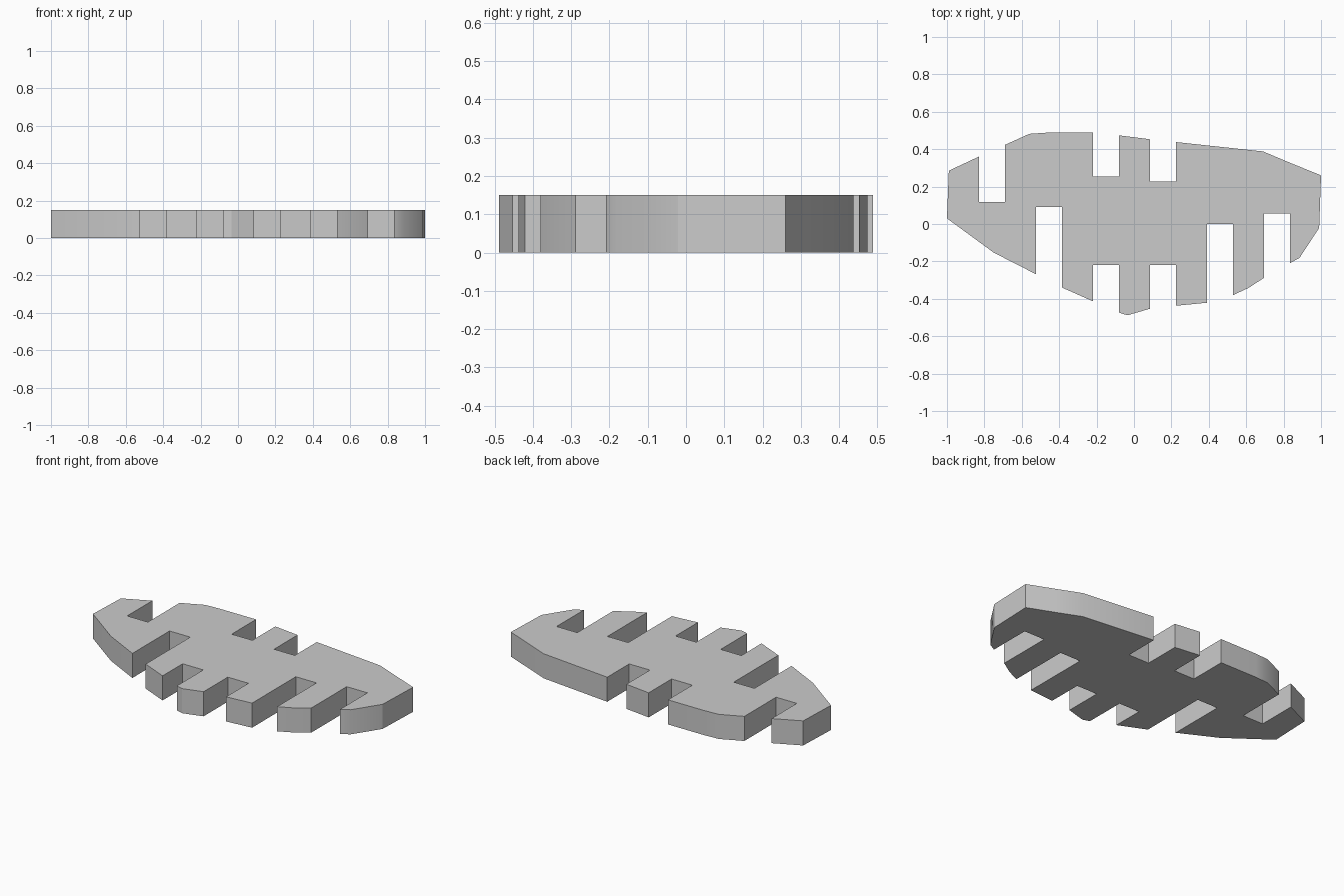
import bpy
import bmesh

if "Cube" in bpy.data.objects:
    bpy.data.objects.remove(bpy.data.objects["Cube"], do_unlink=True)

THICKNESS = 0.15

# Outline, counter-clockwise. A third value opens a straight notch
# to that depth line, closing again at the next point.
OUTLINE = [
    # front edge
    (-1, .03), (-.75, -.153), (-.525, -.268, .09), (-.385, -.34),
    (-.22, -.413, -.22), (-.08, -.474), (-.035, -.488),
    (.085, -.453, -.22), (.225, -.437), (.39, -.421, 0), (.53, -.38),
    (.61, -.343), (.695, -.288, .055), (.835, -.209), (.885, -.181),
    # back edge
    (.99, -.021), (1, .26), (.84, .325), (.69, .388),
    (.225, .438, .226), (.085, .453), (-.08, .474, .253), (-.22, .488),
    (-.47, .488), (-.56, .482), (-.69, .423, .117), (-.83, .36),
    (-.99, .285),
]


def cut_notches(outline):
    """Replace each marked edge by the three sides of a notch."""
    points = []
    for i, (x, y, *depth) in enumerate(outline):
        points.append((x, y))
        if depth:
            next_x = outline[(i + 1) % len(outline)][0]
            points += [(x, depth[0]), (next_x, depth[0])]
    return points


def make_material(name, colour):
    material = bpy.data.materials.new(name)
    material.use_nodes = True
    material.diffuse_color = colour
    material.node_tree.nodes["Principled BSDF"].inputs["Base Color"].default_value = colour
    return material


def make_plate(name, points, thickness, material):
    """Extrude a closed outline upwards into a solid plate."""
    bm = bmesh.new()
    base = bm.faces.new([bm.verts.new((x, y, 0)) for x, y in points])
    solid = bmesh.ops.extrude_face_region(bm, geom=[base], use_keep_orig=True)
    top = [v for v in solid["geom"] if isinstance(v, bmesh.types.BMVert)]
    bmesh.ops.translate(bm, verts=top, vec=(0, 0, thickness))
    bmesh.ops.recalc_face_normals(bm, faces=bm.faces[:])
    mesh = bpy.data.meshes.new(name)
    bm.to_mesh(mesh)
    bm.free()
    mesh.materials.append(material)
    plate = bpy.data.objects.new(name, mesh)
    bpy.context.collection.objects.link(plate)
    return plate


# Notched plate
grey = make_material("light grey", (0.6, 0.6, 0.6, 1))
plate = make_plate("notched_plate", cut_notches(OUTLINE), THICKNESS, grey)

# Soft shading round the curved rim, sharp corners elsewhere
bpy.ops.object.select_all(action="DESELECT")
plate.select_set(True)
bpy.context.view_layer.objects.active = plate
bpy.ops.object.shade_smooth_by_angle()
